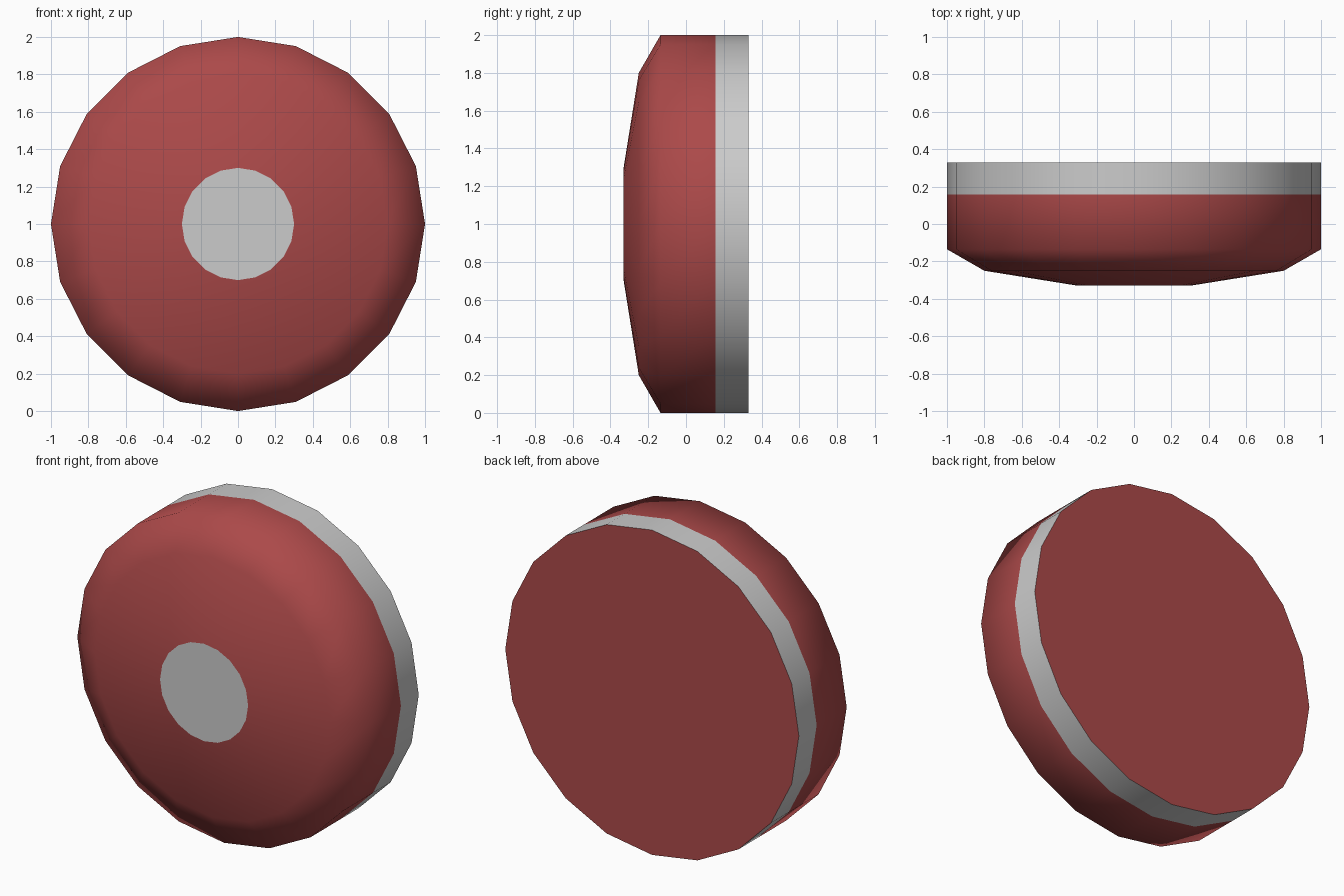
import bpy, bmesh
from math import cos, sin, pi

if "Cube" in bpy.data.objects:
    bpy.data.objects.remove(bpy.data.objects["Cube"])

SIDES = 20
CENTRE_Z = 1.0

red = bpy.data.materials.new("red")
red.diffuse_color = (0.41, 0.067, 0.067, 1)
red.use_nodes = True
red.node_tree.nodes["Principled BSDF"].inputs["Base Color"].default_value = red.diffuse_color


def lathe(name, profile, material=None, cap=None):
    """Turn (radius, y) points, front to back, around the y axis; optional end cap."""
    bm = bmesh.new()
    rings = [[bm.verts.new((r * cos(2 * pi * j / SIDES), y,
                            CENTRE_Z + r * sin(2 * pi * j / SIDES)))
              for j in range(SIDES)] for r, y in profile]
    for a, b in zip(rings, rings[1:]):
        for j in range(SIDES):
            k = (j + 1) % SIDES
            bm.faces.new((a[j], b[j], b[k], a[k])).smooth = True
    if cap == "front":
        bm.faces.new(rings[0])
    elif cap == "back":
        bm.faces.new(rings[-1][::-1])
    bm.normal_update()
    # Point the side faces outwards, away from the axis
    for f in bm.faces:
        c = f.calc_center_median()
        if len(f.verts) == 4 and f.normal.x * c.x + f.normal.z * (c.z - CENTRE_Z) < 0:
            f.normal_flip()
    mesh = bpy.data.meshes.new(name)
    bm.to_mesh(mesh)
    bm.free()
    if material:
        mesh.materials.append(material)
    obj = bpy.data.objects.new(name, mesh)
    bpy.context.collection.objects.link(obj)
    return obj


# Domed red body
lathe("domed_body", [(0.3, -0.33), (0.8, -0.25), (1.0, -0.135), (1.0, 0.157)], red)
# Grey disc in the middle of the front
lathe("front_disc", [(0.3, -0.33)], cap="front")
# Grey band round the rear edge
lathe("rear_band", [(1.0, 0.157), (1.0, 0.33)])
# Flat red back
lathe("back_plate", [(1.0, 0.33)], red, cap="back")
